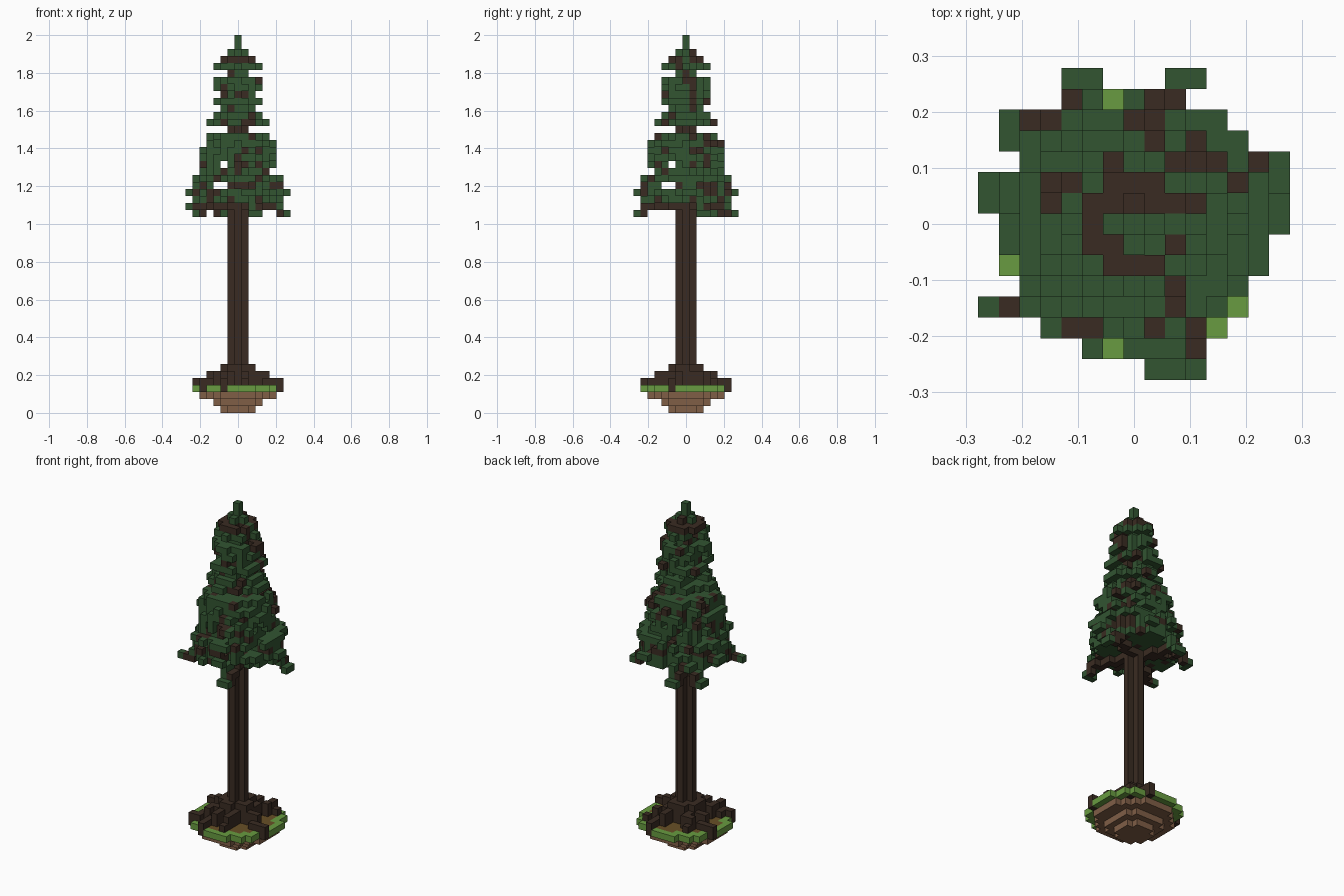
import bpy, bmesh, math, random
from mathutils import Vector

random.seed(11)
if "Cube" in bpy.data.objects:
    bpy.data.objects.remove(bpy.data.objects["Cube"])

UNIT = 2 / 54          # edge of one block
cells = {}             # block position -> part name


def make_material(name, rgb):
    mat = bpy.data.materials.new(name)
    mat.use_nodes = True
    mat.diffuse_color = (*rgb, 1)
    mat.node_tree.nodes["Principled BSDF"].inputs["Base Color"].default_value = (*rgb, 1)
    return mat


bark = make_material("dark bark", (0.042, 0.0245, 0.016))
needle = make_material("needle green", (0.032, 0.09, 0.031))
turf = make_material("grass green", (0.14, 0.33, 0.052))
clay = make_material("tan soil", (0.215, 0.113, 0.062))
mud = make_material("brown earth", (0.14, 0.078, 0.02))


def disc(radius):
    """Block columns inside a circle, with their distance from the middle."""
    n = math.ceil(radius)
    for x in range(-n, n + 1):
        for y in range(-n, n + 1):
            d = math.hypot(x, y)
            if d <= radius:
                yield x, y, d


def spoke(tx, ty):
    """Blocks on a connected line from the trunk to a tip."""
    steps = abs(tx) + abs(ty)
    return [(round(tx * i / steps), round(ty * i / steps)) for i in range(1, steps + 1)]


# Island of soil with a grass rim around bare earth
for z, radius in enumerate((2.6, 3.7, 5.6)):
    for x, y, d in disc(radius):
        cells[x, y, z] = "soil"
for x, y, d in disc(6.5):
    cells[x, y, 3] = "grass_rim" if d > 5.3 else "earth"

# Roots: a raised core and arms stepping down to the rim
for x, y, d in disc(2.3):
    for z in range(4, 6 if d > 1.5 else 7):
        cells[x, y, z] = "roots"
for tx, ty in ((6, -2), (2, 6), (-6, 2), (-2, -6), (4, 4), (-5, -4), (1, -5), (-3, 4)):
    for x, y in spoke(tx, ty):
        d = math.hypot(x, y)
        height = 3 if d < 2.3 else 2 if d < 4.3 else 1
        for z in range(3, 4 + height):
            cells[x, y, z] = "roots"

# Layers of needles: radius of each, from the lowest up
radii = [6.45, 6.1, 6.3, 6.45, 5.0, 5.5, 5.1, 5.4, 5.0, 4.6, 1.1, 4.2, 3.3,
         2.4, 3.7, 3.0, 3.4, 3.2, 1.5, 3.1, 2.4, 1.4]
gaps = {32: (-3, -2), 35: (-2,)}
bark_share = {32: 0.6, 35: 0.25, 40: 0.8, 50: 0.7, 51: 0.4}
bald_columns = ((-6, 3), (-6, -2), (-1, 6), (-1, -6), (4, -5), (5, -4))
for z, radius in enumerate(radii, 30):
    share = bark_share.get(z, 0.1)
    for x, y, d in disc(radius):
        rim = d > radius - 1.3
        if (x, y) in bald_columns or rim and radius > 2 and random.random() < 0.23:
            continue
        if x in gaps.get(z, ()) or y in gaps.get(z, ()):
            continue
        cells[x, y, z] = "branches" if random.random() < share else "needles"
    # A few bare twigs reaching through each layer
    for _ in range(2):
        a = random.uniform(0, math.tau)
        tip = (round(radius * math.cos(a)), round(radius * math.sin(a)))
        for x, y in spoke(*tip):
            if (x, y, z) in cells:
                cells[x, y, z] = "branches"

# Long low branches; most droop one block at the tip
for tx, ty, droop in ((3, -7, 1), (7, 3, 1), (-3, 7, 1), (-6, 5, 1), (-7, -4, 0)):
    sx, sy = (tx > 0) - (tx < 0), (ty > 0) - (ty < 0)
    side, out = ((sx, 0), (0, sy)) if abs(ty) > abs(tx) else ((0, sy), (sx, 0))
    for x, y in spoke(tx - out[0], ty - out[1]):
        cells[x, y, 29] = "branches"
    cells[tx, ty, 29 - droop] = "needles"
    if droop:
        cells[tx - side[0], ty - side[1], 28] = "needles"
        cells[tx - out[0], ty - out[1], 28] = "branches"
        cells[tx - side[0] - out[0], ty - side[1] - out[1], 29] = "needles"

# Shorter boughs sticking out of the second layer
for tx, ty, sx, sy in ((-7, 2, 0, -1), (7, 1, 0, -1), (2, 7, 1, 0), (1, -7, 1, 0)):
    path = spoke(tx, ty)
    for x, y in path[-4:]:
        cells[x, y, 31] = "branches"
    cells[tx, ty, 31] = "needles"
    cells[tx + sx, ty + sy, 31] = "needles"
    cells[path[-3][0], path[-3][1], 30] = "needles"

# Trunk with a plus-shaped section, and the leading shoot
for z in range(4, 51):
    for x, y, d in disc(1):
        if z < 40 or d == 0:
            cells[x, y, z] = "trunk"
for z in (52, 53):
    cells[0, 0, z] = "top_shoot"

# Build each part from its exposed block faces
materials = {"soil": clay, "grass_rim": turf, "earth": mud, "roots": bark, "trunk": bark,
             "branches": bark, "needles": needle, "top_shoot": needle}
DIRECTIONS = [Vector(d) for d in ((1, 0, 0), (-1, 0, 0), (0, 1, 0), (0, -1, 0), (0, 0, 1), (0, 0, -1))]
for part, mat in materials.items():
    bm = bmesh.new()
    for pos, owner in cells.items():
        if owner != part:
            continue
        centre = Vector(pos) + Vector((0, 0, 0.5))
        for n in DIRECTIONS:
            if tuple(int(a + b) for a, b in zip(pos, n)) in cells:
                continue
            u = Vector((n.y, n.z, n.x))
            v = n.cross(u)
            corners = [centre + (n + u * a + v * b) / 2 for a, b in ((-1, -1), (1, -1), (1, 1), (-1, 1))]
            bm.faces.new([bm.verts.new(c * UNIT) for c in corners])
    bmesh.ops.remove_doubles(bm, verts=bm.verts, dist=UNIT / 100)
    mesh = bpy.data.meshes.new(part)
    bm.to_mesh(mesh)
    bm.free()
    mesh.materials.append(mat)
    obj = bpy.data.objects.new(part, mesh)
    bpy.context.collection.objects.link(obj)
